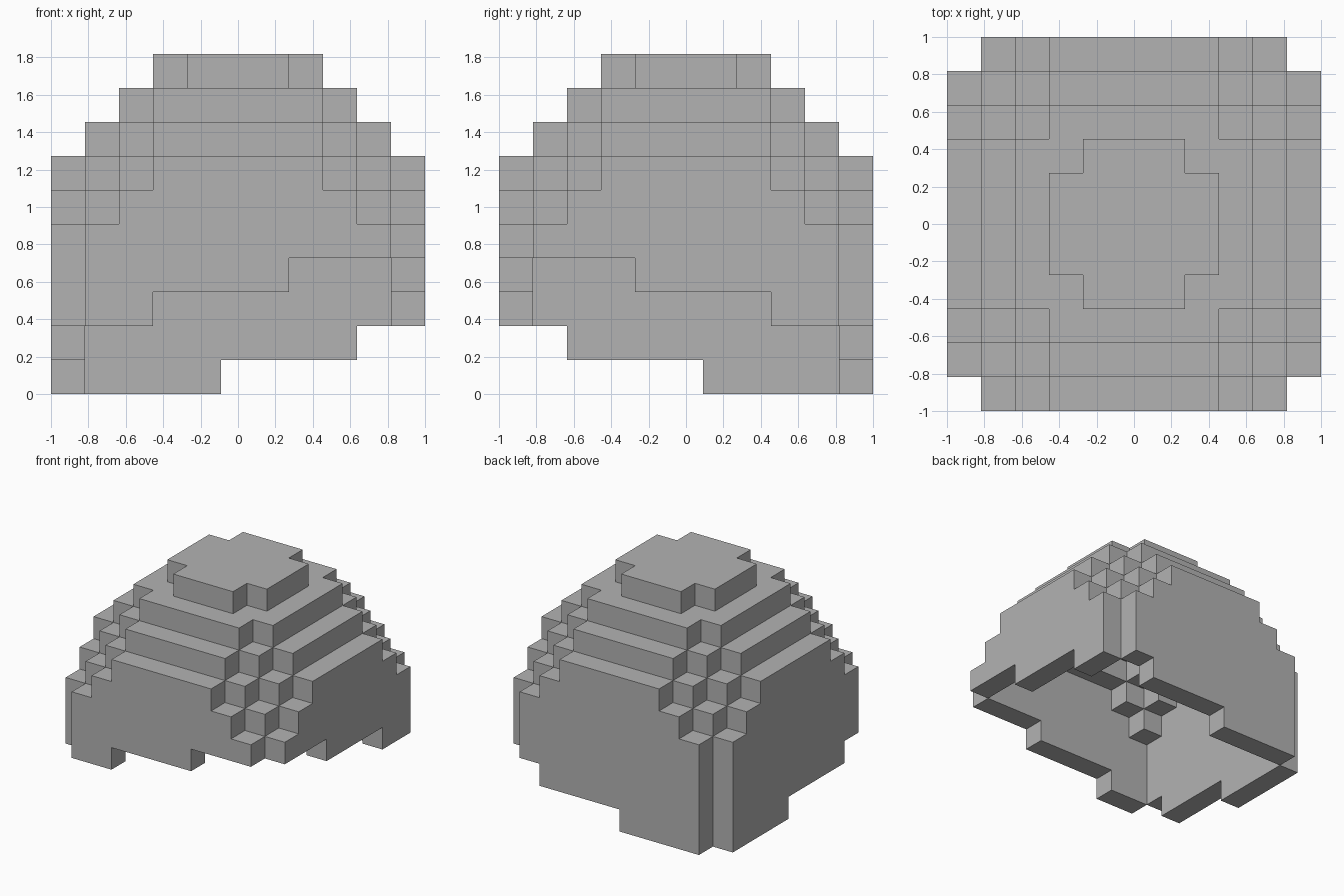
import bpy
import bmesh
from mathutils import Vector

cube = bpy.data.objects.get("Cube")
if cube:
    bpy.data.objects.remove(cube, do_unlink=True)

N = 5                    # blocks from the middle to the rim
SIZE = 2 / (2 * N + 1)   # edge of one block
STEPS = [Vector(d) for d in ((1, 0, 0), (-1, 0, 0), (0, 1, 0),
                             (0, -1, 0), (0, 0, 1), (0, 0, -1))]


def top_level(x, y):
    """Highest block of the dome in a column, or None outside it."""
    a, b = abs(x), abs(y)
    if max(a, b) > N or a == b == N:
        return None
    if a == b == 2:
        return 8
    return 9 - max(0, a - 2) - max(0, b - 2)


def rim_level(x, y):
    """Lowest block: the rim climbs in steps towards one corner."""
    return (x - y + 9) // 4


def solid(x, y, z):
    top = top_level(x, y)
    return top is not None and z <= top


def near(cell, d):
    return tuple(int(c + e) for c, e in zip(cell, d))


# Blocks on the outer skin of the dome, above the stepped rim
span = range(-N, N + 1)
shell = {(x, y, z) for x in span for y in span for z in range(10)
         if solid(x, y, z) and z >= rim_level(x, y)
         and any(not solid(*near((x, y, z), d)) for d in STEPS)}

# Exposed block faces, welded at shared corners
bm = bmesh.new()
corners = {}


def corner(p):
    key = tuple(round(c * 2) for c in p)
    if key not in corners:
        corners[key] = bm.verts.new((p + Vector((0, 0, 0.5))) * SIZE)
    return corners[key]


for cell in sorted(shell):
    for n in STEPS:
        if near(cell, n) in shell:
            continue
        u = Vector((n.y, n.z, n.x))
        v = n.cross(u)
        mid = Vector(cell) + n / 2
        bm.faces.new([corner(mid + (u * i + v * j) / 2)
                      for i, j in ((1, 1), (-1, 1), (-1, -1), (1, -1))])

# Join flat areas into single faces
bmesh.ops.dissolve_limit(bm, angle_limit=0.01, verts=bm.verts[:], edges=bm.edges[:])

mesh = bpy.data.meshes.new("dome_shell")
bm.to_mesh(mesh)
bm.free()

grey = bpy.data.materials.new("plain_grey")
grey.use_nodes = True
colour = (0.45, 0.45, 0.45, 1)
grey.diffuse_color = colour
grey.node_tree.nodes["Principled BSDF"].inputs["Base Color"].default_value = colour
mesh.materials.append(grey)

dome = bpy.data.objects.new("dome_shell", mesh)
bpy.context.collection.objects.link(dome)
